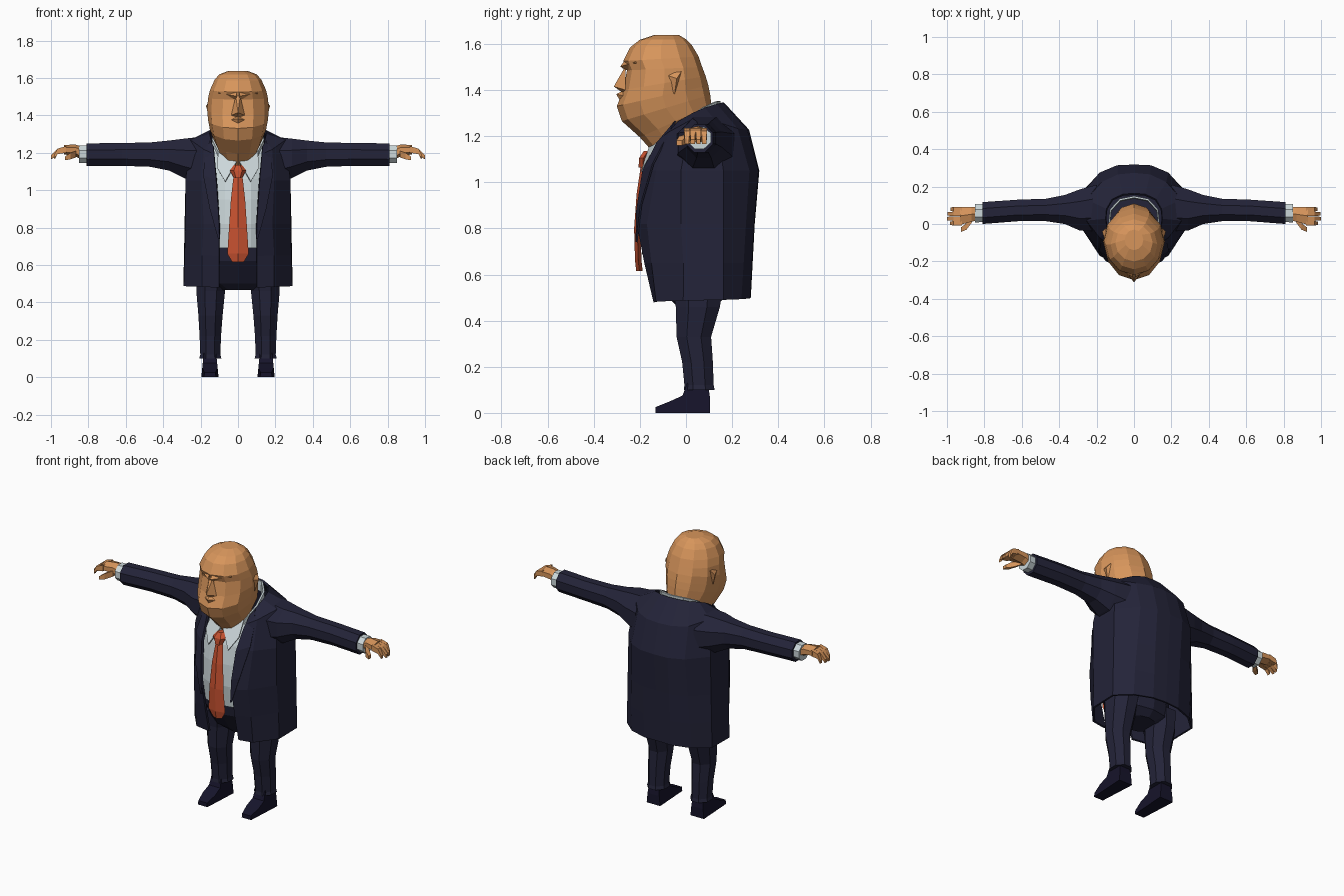
import bpy, bmesh, math
from mathutils import Vector


def mat(name, r, g, b):
    m = bpy.data.materials.new(name)
    m.diffuse_color = (r, g, b, 1)
    return m


SUIT = mat("navy_suit", .017, .017, .040)
SHOE = mat("black_leather", .008, .007, .024)
SKIN = mat("tan_skin", .68, .30, .105)
WHITE = mat("pale_shirt", .60, .68, .70)
TIE = mat("red_orange_tie", .58, .085, .03)


def build(name, verts, faces, m, mirror=False, thick=0):
    """Flat-shaded mesh part, optionally mirrored in x and thickened."""
    bm = bmesh.new()
    vs = [bm.verts.new(v) for v in verts]
    for f in faces:
        bm.faces.new([vs[i] for i in f])
    bmesh.ops.recalc_face_normals(bm, faces=bm.faces)
    me = bpy.data.meshes.new(name)
    bm.to_mesh(me)
    bm.free()
    me.materials.append(m)
    ob = bpy.data.objects.new(name, me)
    bpy.context.collection.objects.link(ob)
    if mirror:
        mod = ob.modifiers.new("mirror", 'MIRROR')
        mod.merge_threshold = .0005
    if thick:
        sol = ob.modifiers.new("thickness", 'SOLIDIFY')
        sol.thickness = thick
        sol.offset = 0
    return ob


def loft(name, rings, m, closed=True, **kw):
    """Skin a list of equally long point rows; closed rows get end caps."""
    n = len(rings[0])
    faces = []
    for r in range(len(rings) - 1):
        for i in range(n if closed else n - 1):
            j = (i + 1) % n
            faces.append((r * n + i, r * n + j, r * n + n + j, r * n + n + i))
    if closed:
        faces.append(tuple(range(n)))
        faces.append(tuple(range((len(rings) - 1) * n, len(rings) * n)))
    return build(name, [p for ring in rings for p in ring], faces, m, **kw)


def oval_z(x, w, yf, yb, zf, zb=None, n=12, turn=0):
    """Horizontal oval ring from yf to yb, tilted from zf at front to zb at back."""
    zb = zf if zb is None else zb
    pts = []
    for i in range(n):
        a = 2 * math.pi * (i + turn) / n
        t = .5 - .5 * math.cos(a)
        pts.append((x + w * math.sin(a), yf + (yb - yf) * t, zf + (zb - zf) * t))
    return pts


def oval_x(x, y0, y1, z0, z1, n=8):
    """Upright oval ring at x, spanning y0..y1 and z0..z1."""
    out = []
    for i in range(n):
        a = 2 * math.pi * (i + .5) / n
        k = 1 / math.cos(math.pi / n)
        out.append((x, (y0 + y1) / 2 + (y1 - y0) / 2 * k * math.cos(a),
                    (z0 + z1) / 2 + (z1 - z0) / 2 * k * math.sin(a)))
    return out


# Jacket: open shell, each row runs from the front edge to the back centre
lower = {
    .48: [(.10, -.135), (.19, -.125), (.285, -.01), (.287, .16), (.20, .235), (.09, .272), (0, .275)],
    .65: [(.10, -.175), (.19, -.145), (.28, -.01), (.283, .16), (.20, .245), (.09, .28), (0, .283)],
    .82: [(.10, -.208), (.18, -.165), (.275, -.02), (.28, .16), (.19, .255), (.09, .29), (0, .292)],
    1.05: [(.115, -.178), (.19, -.125), (.275, -.02), (.275, .16), (.18, .27), (.09, .308), (0, .312)],
}
rows = [[(x, y, z + (.02 * i / 6 if z < .5 else 0)) for i, (x, y) in enumerate(r)]
        for z, r in lower.items()]
rows.append([(.128, -.105, 1.19), (.18, -.07, 1.215), (.25, .02, 1.265), (.25, .13, 1.26),
             (.17, .22, 1.23), (.085, .26, 1.225), (0, .268, 1.225)])
rows.append([(.132, -.06, 1.225), (.142, -.03, 1.26), (.15, .03, 1.295), (.145, .08, 1.318),
            (.115, .13, 1.335), (.06, .155, 1.342), (0, .16, 1.342)])
loft("jacket", rows, SUIT, closed=False, mirror=True, thick=.012)

# Lapels along the front edges
lapel = [[(.098, -.215, .74), (.105, -.214, .74)],
         [(.103, -.212, .88), (.15, -.195, .90)],
         [(.115, -.186, 1.05), (.185, -.142, 1.08)],
         [(.125, -.125, 1.17), (.175, -.095, 1.17)],
         [(.131, -.07, 1.235), (.15, -.045, 1.265)]]
loft("lapel", lapel, SUIT, closed=False, mirror=True, thick=.008)

# Sleeves
sleeve = [(.20, -.04, .21, 1.03, 1.285), (.29, -.035, .185, 1.065, 1.275),
          (.37, .0, .155, 1.105, 1.265), (.47, .015, .135, 1.125, 1.255),
          (.62, .015, .13, 1.13, 1.252), (.81, .0, .117, 1.13, 1.25)]
loft("sleeve", [oval_x(*s) for s in sleeve], SUIT, mirror=True)

# Shirt cuffs
loft("cuff", [oval_x(.79, .012, .105, 1.145, 1.24), oval_x(.85, .008, .108, 1.145, 1.24)],
     WHITE, mirror=True)

# Hands: palm, four drooping fingers and a thumb
palm = [(.83, .022, .09, 1.165, 1.225), (.87, .012, .092, 1.185, 1.24), (.93, -.005, .092, 1.195, 1.238)]
loft("palm", [oval_x(*p, n=6) for p in palm], SKIN, mirror=True)
for k, reach in enumerate((.985, 1.0, .997, .98)):
    y0 = -.008 + k * .025
    y1 = y0 + .024
    finger = [(.92, y0, y1, 1.2, 1.235), (.965, y0, y1, 1.192, 1.222), (reach, y0 + .003, y1 - .003, 1.165, 1.185)]
    loft("finger", [oval_x(*f, n=4) for f in finger], SKIN, mirror=True)
thumb = [(.865, .01, .045, 1.175, 1.21), (.895, -.03, .005, 1.165, 1.2), (.925, -.042, -.018, 1.16, 1.18)]
loft("thumb", [oval_x(*t, n=4) for t in thumb], SKIN, mirror=True)

# Trousers: hips and two legs
hips = [(.10, -.04, .13, .465), (.19, -.08, .17, .50), (.20, -.165, .19, .62), (.20, -.185, .2, .72)]
loft("trouser_hips", [oval_z(0, w, f, b, z) for w, f, b, z in hips], SUIT)
legs = [(.135, .09, -.07, .17, .56), (.146, .083, -.052, .155, .46), (.147, .07, -.047, .115, .33),
        (.148, .062, -.022, .122, .22), (.148, .058, -.012, .125, .12), (.148, .064, -.015, .13, .10)]
loft("trouser_leg", [oval_z(x, w, f, b, z, n=8, turn=.5) for x, w, f, b, z in legs], SUIT, mirror=True)

# Shoes: side profile, narrower towards the top
shoe = [(-.132, 0), (.105, 0), (.105, .06), (.095, .13), (.005, .13), (-.015, .075), (-.07, .05), (-.132, .025)]
sides = []
for s in (-1, 1):
    sides.append([(.15 + s * (.046 - .1 * z - (.014 if y < -.1 else 0)), y, z) for y, z in shoe])
loft("shoe", sides, SHOE, mirror=True)

# Shirt front
shirt = [(.69, -.190, -.182, -.155), (.82, -.203, -.196, -.165), (.95, -.195, -.186, -.155),
         (1.06, -.175, -.165, -.135), (1.15, -.135, -.125, -.09), (1.22, -.09, -.08, -.04)]
loft("shirt_front", [[(0, a, z), (.07, b, z), (.135, c, z)] for z, a, b, c in shirt],
     WHITE, closed=False, mirror=True)

# Shirt collar: neck band and folded points
band = [(.015, -.15, 1.145), (.10, -.085, 1.20), (.134, -.01, 1.27), (.125, .075, 1.325),
        (.075, .13, 1.35), (0, .145, 1.352)]
loft("collar_band", [[(x, y - .005, z - .06) for x, y, z in band], band],
     WHITE, closed=False, mirror=True, thick=.01)
build("collar_point", [(.008, -.158, 1.15), (.068, -.192, 1.045), (.112, -.15, 1.12), (.105, -.09, 1.205)],
      [(0, 1, 2, 3)], WHITE, mirror=True, thick=.008)

# Necktie: blade with a raised centre ridge, and the knot
blade = [(1.09, .022, -.185), (.95, .038, -.206), (.80, .048, -.217), (.66, .057, -.213), (.615, .03, -.208)]
loft("tie_blade", [[(-w, y + .006, z), (0, y - .008, z), (w, y + .006, z), (0, y + .02, z)]
                   for z, w, y in blade], TIE)
knot = [(1.065, .022, -.188), (1.105, .044, -.185), (1.135, .022, -.165)]
loft("tie_knot", [[(-w, y, z), (-w * .5, y - .018, z), (w * .5, y - .018, z), (w, y, z), (0, y + .03, z)]
                  for z, w, y in knot], TIE)

# Head and neck: tilted oval rings from the throat to the crown
head = [(.09, -.125, .085, 1.11, 1.29), (.128, -.20, .11, 1.195, 1.335), (.15, -.278, .105, 1.265, 1.38),
        (.16, -.300, .097, 1.33, 1.42), (.165, -.272, .085, 1.40, 1.46), (.16, -.256, .07, 1.485, 1.50),
        (.150, -.272, .055, 1.525, 1.545), (.125, -.242, .025, 1.585, 1.595), (.10, -.20, 0, 1.618, 1.62),
        (.05, -.14, -.03, 1.638, 1.638)]
loft("head", [oval_z(0, w, f, b, zf, zb) for w, f, b, zf, zb in head], SKIN)

# Nose
build("nose", [(-.012, -.262, 1.505), (.012, -.262, 1.505), (-.036, -.262, 1.40), (.036, -.262, 1.40),
               (0, -.313, 1.415), (0, -.27, 1.385)],
      [(0, 1, 4), (0, 4, 2), (1, 3, 4), (2, 4, 5), (4, 3, 5), (0, 2, 5, 3, 1)], SKIN)

# Brows: ridges sloping down towards the nose
build("brow", [(.008, -.262, 1.485), (.008, -.285, 1.502), (.008, -.268, 1.525),
               (.105, -.20, 1.505), (.105, -.222, 1.52), (.105, -.20, 1.54)],
      [(0, 1, 2), (3, 5, 4), (0, 3, 4, 1), (1, 4, 5, 2), (2, 5, 3, 0)], SKIN, mirror=True)

# Lips
build("lips", [(-.04, -.268, 1.375), (.04, -.268, 1.375), (0, -.302, 1.382), (0, -.27, 1.398), (0, -.285, 1.35)],
      [(0, 2, 3), (2, 1, 3), (0, 4, 2), (2, 4, 1), (0, 3, 1, 4)], SKIN)

# Ears: flat low wedges on the sides of the head
build("ear", [(.15, -.05, 1.38), (.15, -.02, 1.48), (.15, -.10, 1.47), (.171, -.04, 1.45)],
      [(0, 1, 3), (1, 2, 3), (2, 0, 3), (0, 2, 1)], SKIN, mirror=True)
